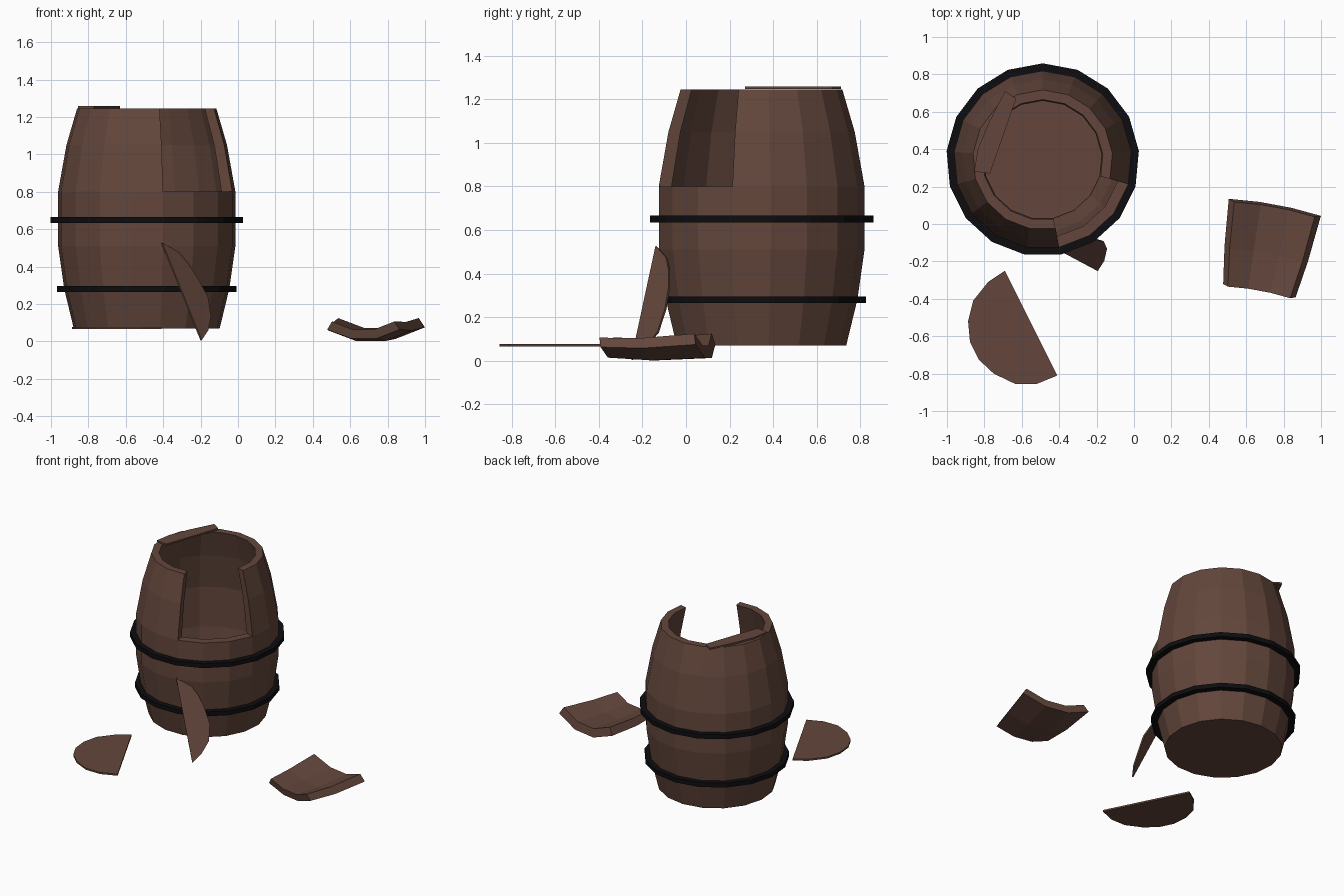
import bpy, bmesh, math
from mathutils import Vector, Matrix

if "Cube" in bpy.data.objects:
    bpy.data.objects.remove(bpy.data.objects["Cube"])

N = 17                                   # barrel sides
CENTRE = Vector((-0.488, 0.343, 0))
STEP = 2 * math.pi / N


def material(name, rgb):
    m = bpy.data.materials.new(name)
    m.diffuse_color = (*rgb, 1)
    m.use_nodes = True
    m.node_tree.nodes["Principled BSDF"].inputs["Base Color"].default_value = m.diffuse_color
    return m


WOOD = material("dark_wood", (0.125, 0.062, 0.045))
IRON = material("black_iron", (0.004, 0.004, 0.005))


def finish(name, bm, mat, matrix=Matrix()):
    bmesh.ops.remove_doubles(bm, verts=bm.verts, dist=1e-5)
    bmesh.ops.recalc_face_normals(bm, faces=bm.faces)
    bm.transform(matrix)
    me = bpy.data.meshes.new(name)
    bm.to_mesh(me)
    bm.free()
    me.materials.append(mat)
    ob = bpy.data.objects.new(name, me)
    bpy.context.collection.objects.link(ob)
    return ob


def shell(bm, profile, cells, start, closed=True):
    """Faceted wall from (z, outer r, inner r) rings; walls close every open cell side."""
    def p(k, j, inner):
        z, r = profile[j][0], profile[j][1 + inner]
        a = start - k * STEP
        return (r * math.cos(a), r * math.sin(a), z)

    def quad(*pts):
        bm.faces.new([bm.verts.new(q) for q in pts])

    for k, j in cells:
        for s in (0, 1):
            quad(p(k, j, s), p(k + 1, j, s), p(k + 1, j + 1, s), p(k, j + 1, s))
        sides = [((k, j - 1), (k, j), (k + 1, j)), ((k, j + 1), (k, j + 1), (k + 1, j + 1)),
                 ((k - 1, j), (k, j), (k, j + 1)), ((k + 1, j), (k + 1, j), (k + 1, j + 1))]
        for (nk, nj), a, b in sides:
            if ((nk % N if closed else nk), nj) not in cells:
                quad(p(*a, 0), p(*b, 0), p(*b, 1), p(*a, 1))


def plate(name, pts, thickness):
    """Thin flat board from an outline."""
    bm = bmesh.new()
    face = bm.faces.new([bm.verts.new(q) for q in pts])
    face.normal_update()
    n = face.normal.copy()
    ext = bmesh.ops.extrude_face_region(bm, geom=[face], use_keep_orig=True)
    vs = [g for g in ext["geom"] if isinstance(g, bmesh.types.BMVert)]
    bmesh.ops.translate(bm, verts=vs, vec=n * thickness)
    return finish(name, bm, WOOD)


# Barrel body with three staves missing at the upper front right
PROFILE = [(0.07, 0.392, 0.31), (0.28, 0.443, 0.385), (0.51, 0.476, 0.416),
           (0.80, 0.476, 0.416), (1.05, 0.431, 0.375), (1.245, 0.374, 0.322)]
cells = {(k, j) for k in range(N) for j in range(5) if not (j >= 3 and 5 <= k <= 7)}
at_barrel = Matrix.Translation(CENTRE)
bm = bmesh.new()
shell(bm, PROFILE, cells, math.pi / 2)
finish("barrel_staves", bm, WOOD, at_barrel)

# Barrel base
bm = bmesh.new()
bmesh.ops.create_cone(bm, cap_ends=True, segments=N, radius1=0.31, radius2=0.318, depth=0.04,
                      matrix=Matrix.Translation((0, 0, 0.09)))
turn = math.pi / 2 - min((v.co for v in bm.verts), key=lambda c: abs(math.atan2(c.y, c.x) - math.pi / 2)).xy.angle_signed(Vector((1, 0)))
finish("barrel_base", bm, WOOD, at_barrel @ Matrix.Rotation(turn, 4, 'Z'))

# Iron hoops
for name, z, outer, inner in (("lower_hoop", 0.28, 0.483, 0.43), ("upper_hoop", 0.65, 0.516, 0.465)):
    bm = bmesh.new()
    shell(bm, [(z - 0.016, outer, inner), (z + 0.016, outer, inner)],
          {(k, 0) for k in range(N)}, math.pi / 2)
    finish(name, bm, IRON, at_barrel)

# Broken-out staves lying on the ground, hollow side up
bm = bmesh.new()
shell(bm, PROFILE, {(k, j) for k in range(3) for j in (3, 4)},
      -math.pi / 2 + 1.5 * STEP, closed=False)
tilt = math.radians(12.5)
side = Vector((0.983, -0.182, 0))
along = Vector((-0.182, -0.983, 0)) * math.cos(tilt) - Vector((0, 0, math.sin(tilt)))
up = along.cross(side)
bm.transform(Matrix((side, up, along)).transposed().to_4x4())
lo = Vector([min(v.co[i] for v in bm.verts) for i in range(3)])
hi = Vector([max(v.co[i] for v in bm.verts) for i in range(3)])
mid = (lo + hi) / 2
finish("fallen_staves", bm, WOOD, Matrix.Translation((0.738 - mid.x, -0.131 - mid.y, 0.002 - lo.z)))

# Broken lid: half disc lying in front
half = [(-0.69, -0.25), (-0.78, -0.31), (-0.86, -0.41), (-0.887, -0.52), (-0.877, -0.63),
        (-0.83, -0.725), (-0.75, -0.80), (-0.635, -0.855), (-0.52, -0.855), (-0.41, -0.81)]
plate("lid_half", [(x, y, 0.066) for x, y in half], 0.012)

# Broken lid: piece leaning against the barrel
plate("leaning_lid_piece", [(-0.41, -0.133, 0.524), (-0.20, -0.245, 0.003), (-0.165, -0.19, 0.055),
      (-0.15, -0.125, 0.128), (-0.166, -0.09, 0.235), (-0.225, -0.073, 0.34),
      (-0.27, -0.073, 0.41), (-0.32, -0.085, 0.47)], 0.01)

# Broken lid: strip resting on the rim
strip = [(-0.855, 0.28), (-0.77, 0.27), (-0.63, 0.67), (-0.69, 0.71), (-0.775, 0.545), (-0.835, 0.40)]
plate("lid_strip", [(x, y, 1.246) for x, y in strip], 0.012)
